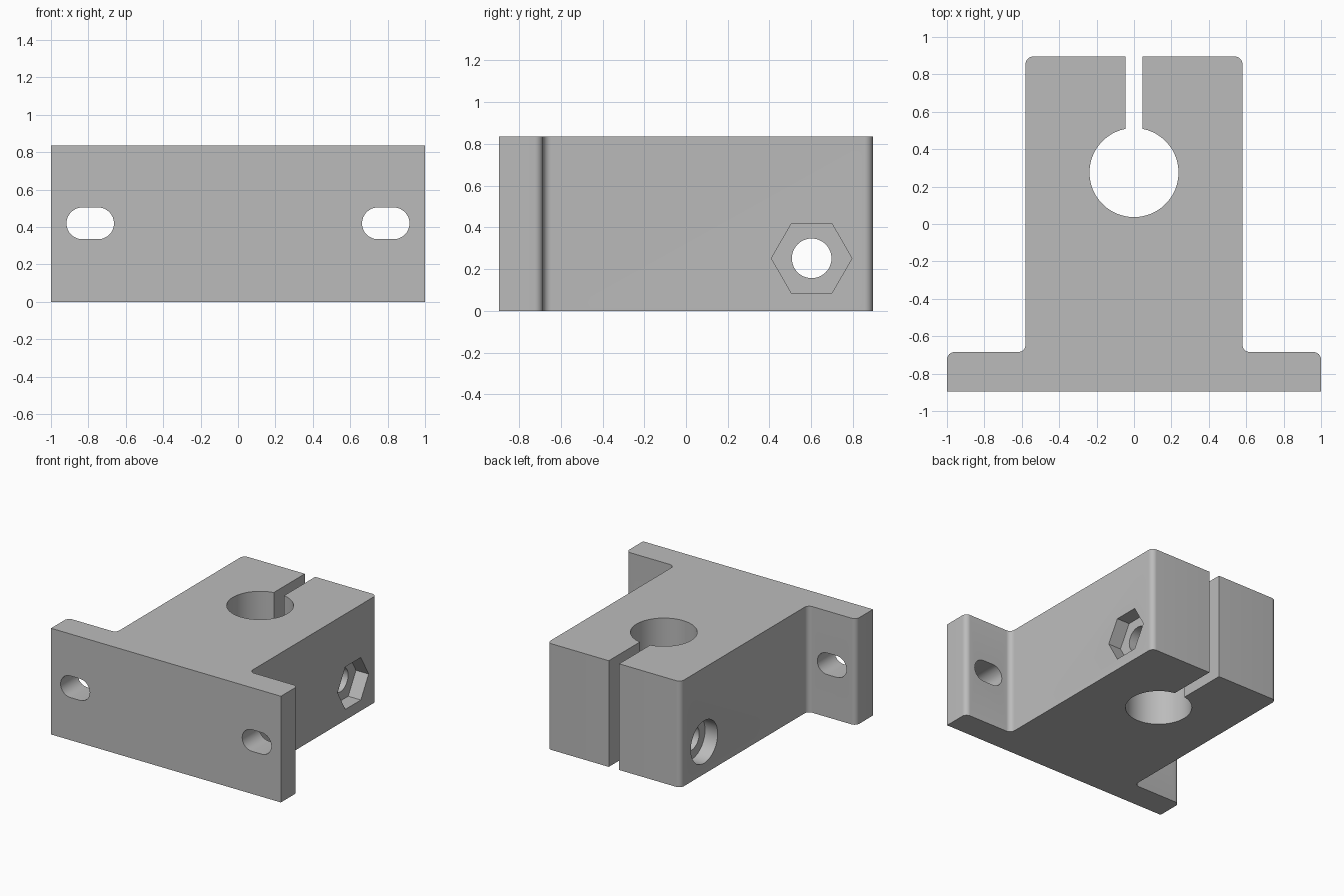
import bpy
import bmesh
import math
from mathutils import Matrix, Vector

if "Cube" in bpy.data.objects:
    bpy.data.objects.remove(bpy.data.objects["Cube"], do_unlink=True)

HEIGHT = 0.835
FRONT, BACK, FLANGE_BACK = -0.895, 0.895, -0.685
BODY_X = 0.58
BORE_Y, BORE_R = 0.275, 0.238
BOLT_Y, BOLT_Z = 0.602, 0.252
SLOT_X, SLOT_Z, SLOT_R, SLOT_HALF = 0.79, 0.42, 0.085, 0.042
RECESS = 0.11

grey = bpy.data.materials.new("plain grey")
grey.use_nodes = True
colour = (0.5, 0.5, 0.5, 1)
grey.diffuse_color = colour
grey.node_tree.nodes["Principled BSDF"].inputs["Base Color"].default_value = colour


def make_object(name, bm):
    bmesh.ops.recalc_face_normals(bm, faces=bm.faces)
    mesh = bpy.data.meshes.new(name)
    bm.to_mesh(mesh)
    bm.free()
    mesh.materials.append(grey)
    obj = bpy.data.objects.new(name, mesh)
    bpy.context.collection.objects.link(obj)
    return obj


def cylinder(name, radius, length, centre, axis, sides=64):
    bm = bmesh.new()
    turn = Vector((0, 0, 1)).rotation_difference(Vector(axis)).to_matrix().to_4x4()
    bmesh.ops.create_cone(bm, cap_ends=True, segments=sides, radius1=radius,
                          radius2=radius, depth=length,
                          matrix=Matrix.Translation(centre) @ turn)
    return make_object(name, bm)


def prism(name, points, direction, rounded=(), radius=0.04):
    """Extrude a flat outline, rounding the corners with the given indices."""
    bm = bmesh.new()
    verts = [bm.verts.new(p) for p in points]
    bm.faces.new(verts)
    if rounded:
        bmesh.ops.bevel(bm, geom=[verts[i] for i in rounded], offset=radius,
                        segments=8, profile=0.5, affect='VERTICES')
    ext = bmesh.ops.extrude_face_region(bm, geom=bm.faces[:])
    moved = [g for g in ext["geom"] if isinstance(g, bmesh.types.BMVert)]
    bmesh.ops.translate(bm, verts=moved, vec=direction)
    return make_object(name, bm)


# T-shaped block: mounting flange and clamp body in one profile
half = [(1, FRONT), (1, FLANGE_BACK), (BODY_X, FLANGE_BACK), (BODY_X, BACK)]
outline = half + [(-x, y) for x, y in reversed(half)]
block = prism("shaft_support_block", [(x, y, 0) for x, y in outline],
              (0, 0, HEIGHT), rounded=range(1, 7))

# Shaft bore and clamping slit
cutters = [
    cylinder("bore_cutter", BORE_R, 2, (0, BORE_Y, HEIGHT / 2), (0, 0, 1), 96),
    prism("slit_cutter", [(-0.045, BORE_Y, -0.1), (0.045, BORE_Y, -0.1),
                          (0.045, 1, -0.1), (-0.045, 1, -0.1)], (0, 0, 1.2)),
]

# Clamp bolt hole, hexagonal nut recess and round head recess
cutters += [
    cylinder("bolt_cutter", 0.095, 2, (0, BOLT_Y, BOLT_Z), (1, 0, 0), 48),
    cylinder("nut_cutter", 0.193, 2 * RECESS, (BODY_X, BOLT_Y, BOLT_Z), (1, 0, 0), 6),
    cylinder("head_cutter", 0.167, 2 * RECESS, (-BODY_X, BOLT_Y, BOLT_Z), (1, 0, 0)),
]

# Oblong mounting slots
for side in (-1, 1):
    ring = []
    for end in (1, -1):
        for i in range(17):
            a = math.pi * (i / 16 - 0.5) + (0 if end == 1 else math.pi)
            ring.append((side * SLOT_X + end * SLOT_HALF + SLOT_R * math.cos(a),
                         FRONT - 0.1, SLOT_Z + SLOT_R * math.sin(a)))
    cutters.append(prism("slot_cutter", ring, (0, 0.4, 0)))

for cutter in cutters:
    cutter.hide_render = True
    mod = block.modifiers.new(cutter.name, 'BOOLEAN')
    mod.operation = 'DIFFERENCE'
    mod.solver = 'EXACT'
    mod.object = cutter

# Bake the cuts and drop the helpers
bpy.context.view_layer.update()
evaluated = block.evaluated_get(bpy.context.evaluated_depsgraph_get())
cut_mesh = bpy.data.meshes.new_from_object(evaluated)
block.modifiers.clear()
block.data = cut_mesh
for cutter in cutters:
    bpy.data.objects.remove(cutter, do_unlink=True)

bpy.ops.object.select_all(action='DESELECT')
block.select_set(True)
bpy.context.view_layer.objects.active = block
bpy.ops.object.shade_smooth_by_angle(angle=math.radians(30))
